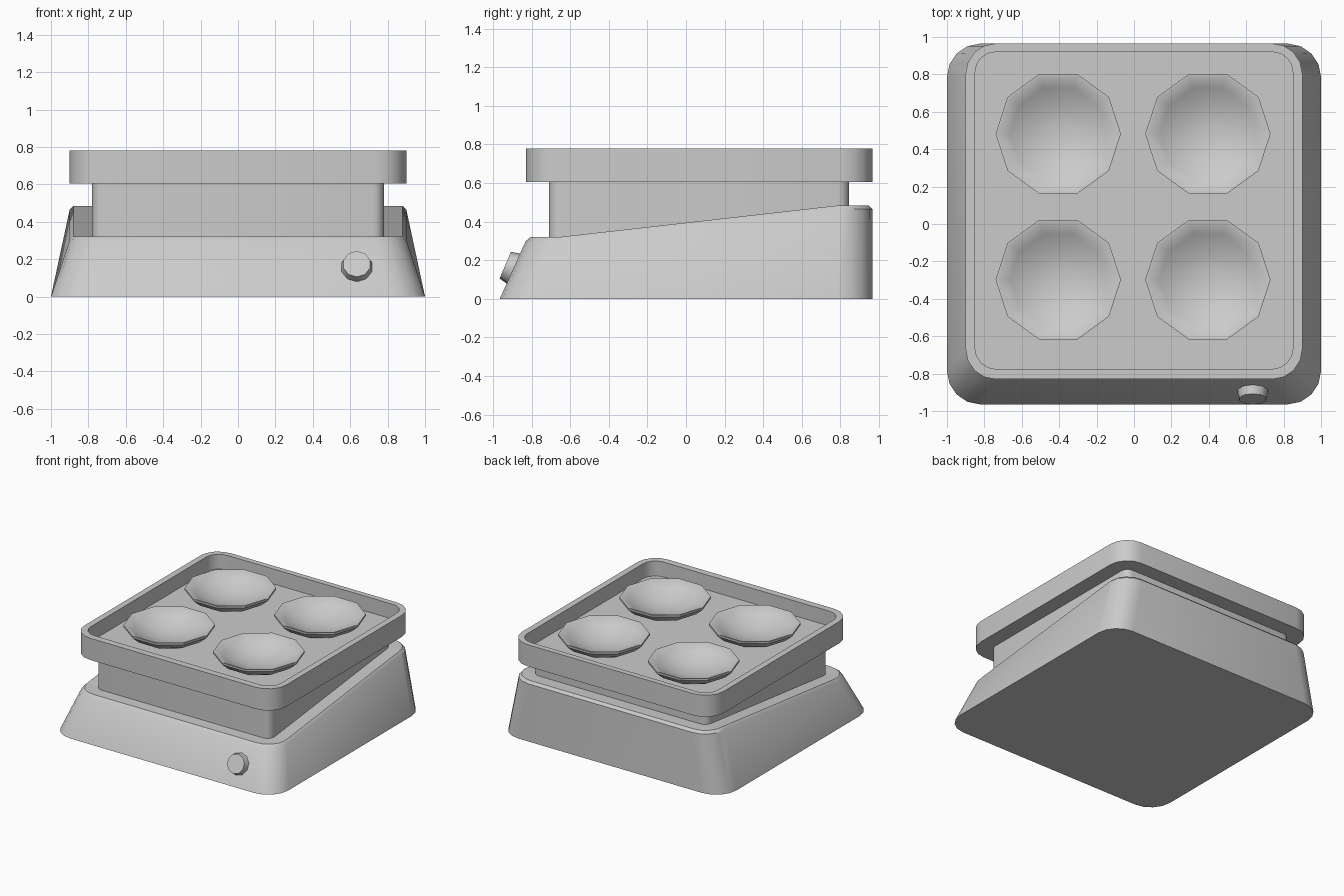
import bpy, bmesh, math

if "Cube" in bpy.data.objects:
    bpy.data.objects.remove(bpy.data.objects["Cube"])

SEG = 4          # segments per rounded corner
K = SEG + 1      # points per corner


def rounded_rect(hx, y0, y1, r, z):
    """Loop of points, z may be a number or a function of y."""
    pts = []
    corners = [(hx - r, y0 + r, -90), (hx - r, y1 - r, 0),
               (-hx + r, y1 - r, 90), (-hx + r, y0 + r, 180)]
    for cx, cy, start in corners:
        for i in range(K):
            a = math.radians(start + 90 * i / SEG)
            x, y = cx + r * math.cos(a), cy + r * math.sin(a)
            pts.append((x, y, z(y) if callable(z) else z))
    return pts


def finish(name, bm, angle=32):
    bmesh.ops.recalc_face_normals(bm, faces=bm.faces)
    me = bpy.data.meshes.new(name)
    bm.to_mesh(me)
    bm.free()
    ob = bpy.data.objects.new(name, me)
    bpy.context.collection.objects.link(ob)
    bpy.ops.object.select_all(action='DESELECT')
    ob.select_set(True)
    bpy.context.view_layer.objects.active = ob
    bpy.ops.object.shade_smooth_by_angle(angle=math.radians(angle))
    return ob


def loft(name, loops, split_top=False):
    """Skin a stack of loops and cap both ends."""
    bm = bmesh.new()
    rings = [[bm.verts.new(p) for p in loop] for loop in loops]
    n = len(rings[0])
    for a, b in zip(rings, rings[1:]):
        for i in range(n):
            j = (i + 1) % n
            bm.faces.new((a[i], a[j], b[j], b[i]))
    bm.faces.new(rings[0][::-1])
    t = rings[-1]
    if split_top:    # flat front, ramp, flat back
        bm.faces.new(t[3 * K:] + t[:K])
        bm.faces.new((t[K - 1], t[K], t[3 * K - 1], t[3 * K]))
        bm.faces.new(t[K:3 * K])
    else:
        bm.faces.new(t)
    return finish(name, bm)


def ramp(drop):
    def z(y):
        f = min(max((y + 0.66) / 1.455, 0), 1)
        return 0.32 + 0.165 * f - drop
    return z


# Wedge-shaped base with a bevelled sloping top
loft("base", [
    rounded_rect(1.0, -0.965, 0.965, 0.18, 0),
    rounded_rect(0.9, -0.83, 0.965, 0.17, ramp(0.02)),
    rounded_rect(0.88, -0.805, 0.945, 0.15, ramp(0)),
], split_top=True)

# Neck between base and tray
loft("neck", [rounded_rect(0.78, -0.71, 0.845, 0.06, z) for z in (0.25, 0.62)])

# Open tray
loft("tray", [
    rounded_rect(0.9, -0.83, 0.965, 0.16, 0.605),
    rounded_rect(0.9, -0.83, 0.965, 0.16, 0.78),
    rounded_rect(0.85, -0.775, 0.92, 0.11, 0.78),
    rounded_rect(0.85, -0.775, 0.92, 0.11, 0.66),
])


# Four shallow ten-sided dishes standing in the tray
def dish(name, cx, cy):
    rim, depth, r = 0.775, 0.11, 0.335
    inner = [(0.322 * f, rim - depth * (1 - f * f)) for f in (1, 0.8, 0.6, 0.4, 0.2)]
    outer = [(0.1, 0.645), (0.2, 0.67), (0.28, 0.71), (r, 0.76), (r, rim)]
    bm = bmesh.new()
    rings = []
    for rad, z in outer + inner:
        rings.append([bm.verts.new((cx + rad * math.cos(math.tau * i / 10),
                                    cy + rad * math.sin(math.tau * i / 10), z))
                      for i in range(10)])
    for a, b in zip(rings, rings[1:]):
        for i in range(10):
            j = (i + 1) % 10
            bm.faces.new((a[i], a[j], b[j], b[i]))
    bm.faces.new(rings[0][::-1])
    bm.faces.new(rings[-1])
    finish(name, bm, 35)


for row, cy in (("front", -0.298), ("back", 0.482)):
    for side, cx in (("left", -0.405), ("right", 0.395)):
        dish(f"dish_{row}_{side}", cx, cy)

# Control knob on the sloping front
bpy.ops.mesh.primitive_cone_add(vertices=10, radius1=0.095, radius2=0.075, depth=0.09,
                                location=(0.635, -0.895, 0.157),
                                rotation=(math.atan2(0.32, 0.135), 0, 0))
bpy.context.object.name = "knob"
bpy.ops.object.shade_smooth_by_angle(angle=math.radians(40))
